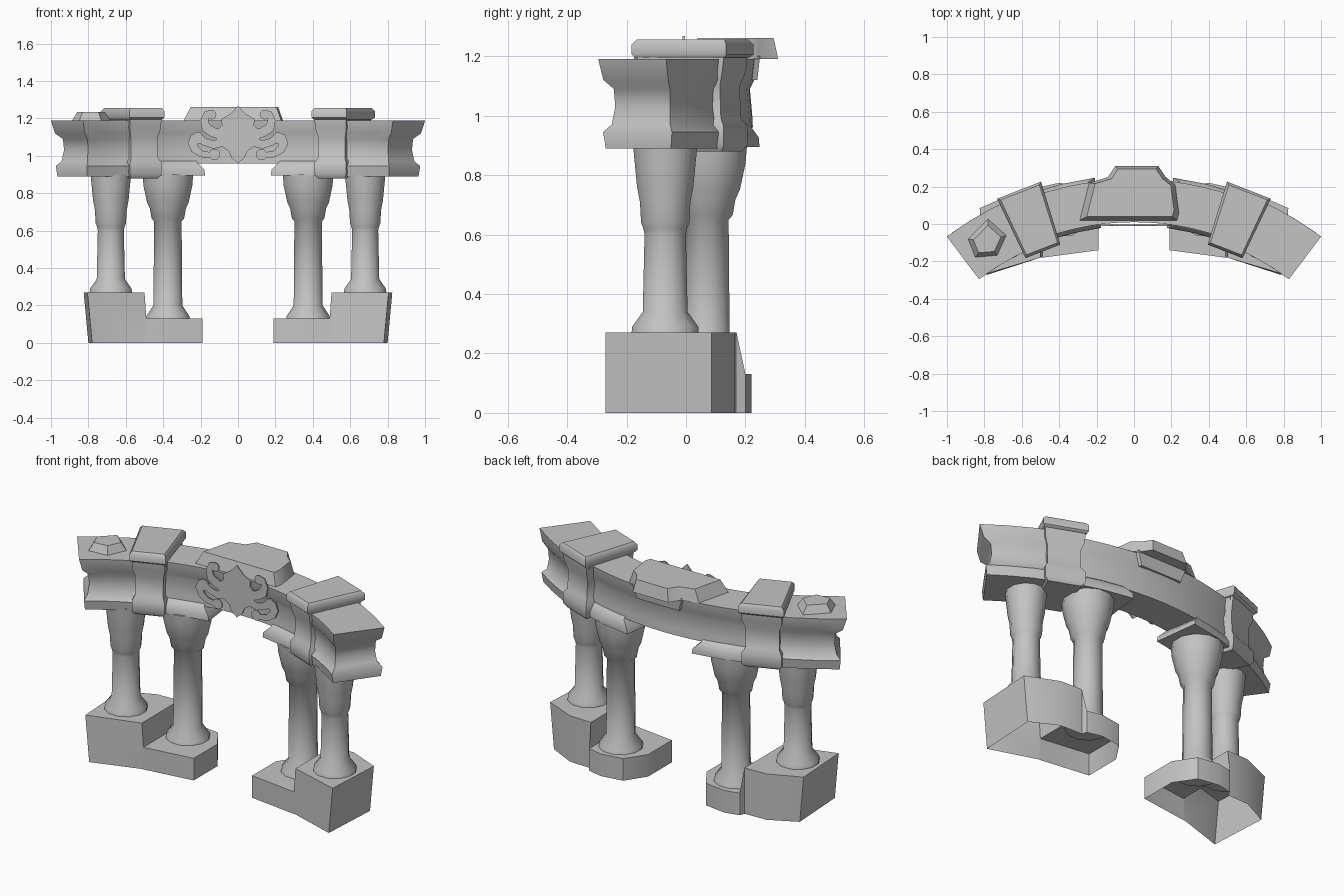
import bpy, bmesh, math
from mathutils import Vector

cube = bpy.data.objects.get("Cube")
if cube:
    bpy.data.objects.remove(cube, do_unlink=True)

stone = bpy.data.materials.new("grey_stone")
stone.use_nodes = True
GREY = (0.55, 0.55, 0.55, 1)
stone.diffuse_color = GREY
stone.node_tree.nodes["Principled BSDF"].inputs["Base Color"].default_value = GREY

R = 1.52            # plan radius of the curved colonnade
CY = 0.125 - R      # centre of that curve


def finish(name, bm, mirror=True, angle=45):
    bmesh.ops.recalc_face_normals(bm, faces=bm.faces)
    me = bpy.data.meshes.new(name)
    bm.to_mesh(me)
    bm.free()
    me.materials.append(stone)
    me.shade_smooth()
    me.set_sharp_from_angle(angle=math.radians(angle))
    ob = bpy.data.objects.new(name, me)
    bpy.context.collection.objects.link(ob)
    if mirror:
        ob.modifiers.new("Mirror", 'MIRROR').use_mirror_merge = False
    return ob


def loft(bm, loops, caps=True):
    """Skin a stack of equal outlines; returns the rings of vertices."""
    rings = [[bm.verts.new(p) for p in loop] for loop in loops]
    n = len(rings[0])
    for a, b in zip(rings, rings[1:]):
        for i in range(n):
            j = (i + 1) % n
            bm.faces.new((a[i], a[j], b[j], b[i]))
    if caps:
        bm.faces.new(rings[0][::-1])
        bm.faces.new(rings[-1])
    return rings


def strip(name, a0, a1, levels, n, mirror=True):
    """Moulded block along the plan curve; levels are (z, half depth, end overhang)."""
    loops = []
    for z, half, over in levels:
        s, e = math.radians(a0) - over / R, math.radians(a1) + over / R
        angs = [s + (e - s) * i / n for i in range(n + 1)]
        front = [((R - half) * math.sin(a), CY + (R - half) * math.cos(a), z) for a in angs]
        back = [((R + half) * math.sin(a), CY + (R + half) * math.cos(a), z) for a in angs]
        loops.append(front + back[::-1])
    bm = bmesh.new()
    loft(bm, loops)
    return finish(name, bm, mirror)


def prism(name, outline, z0, z1, top):
    c = sum((Vector(p) for p in outline), Vector((0, 0))) / len(outline)
    upper = [c + (Vector(p) - c) * top for p in outline]
    bm = bmesh.new()
    loft(bm, [[(x, y, z0) for x, y in outline], [(p.x, p.y, z1) for p in upper]])
    return finish(name, bm, False)


def column(name, x, y, profile, sides=12):
    bm = bmesh.new()
    ring = [2 * math.pi * (i + 0.5) / sides for i in range(sides)]
    loft(bm, [[(x + r * math.cos(a), y + r * math.sin(a), z) for a in ring]
              for z, r in profile])
    return finish(name, bm)


# Stepped plinth, hollow and open below: a high outer and a low inner part
high = [(0.5, -0.18), (0.78, -0.27), (0.8, 0.085), (0.64, 0.165), (0.5, 0.17)]
low = [(0.49, 0.2), (0.4, 0.22), (0.27, 0.2), (0.19, 0.08), (0.19, -0.14), (0.49, -0.18)]
bm = bmesh.new()
top = [(x + (0.025 if x > 0.7 else 0), y, 0.27) for x, y in high] + [(x, y, 0.13) for x, y in low]
ring = loft(bm, [[(x, y, 0) for x, y in high + low], top], caps=False)[1]
k = len(high)
bm.faces.new(ring[:k])
bm.faces.new(ring[k:])
bm.faces.new((ring[k - 1], ring[k], ring[-1], ring[0]))
finish("plinth", bm)

# Columns with flared feet and capitals
column("outer_column", 0.68, -0.07, [(0.26, 0.118), (0.29, 0.115), (0.34, 0.078), (0.6, 0.072),
                                     (0.62, 0.076), (0.64, 0.084), (0.71, 0.088), (0.76, 0.098),
                                     (0.84, 0.106), (0.9, 0.112)])
column("inner_column", 0.375, 0.07, [(0.12, 0.122), (0.145, 0.118), (0.2, 0.08), (0.65, 0.076),
                                     (0.665, 0.09), (0.72, 0.1), (0.75, 0.115), (0.84, 0.135), (0.9, 0.14)])

# Curved entablature: central span, outer ends, slabs over the inner columns
strip("central_beam", -23, 23, [(0.96, 0.1, 0), (1.0, 0.098, 0), (1.09, 0.09, 0),
                                (1.12, 0.105, 0), (1.19, 0.115, 0)], 14, False)
strip("outer_beam", 19, 35.3, [(0.89, 0.135, 0.01), (0.945, 0.143, 0.015), (0.97, 0.12, -0.005),
                               (1.03, 0.112, -0.015), (1.09, 0.115, -0.01), (1.12, 0.135, 0.025),
                               (1.19, 0.143, 0.045)], 4)
strip("capital_slab", 8.4, 19, [(0.895, 0.135, 0.03), (0.925, 0.135, 0.025),
                                (0.96, 0.115, -0.01), (0.98, 0.09, -0.02)], 2)

# Pier blocks that break forward above the columns, with bevelled caps
strip("pier_block", 21.3, 21.3, [(0.88, 0.145, 0.085), (0.9, 0.16, 0.1), (0.965, 0.16, 0.1),
                                 (0.99, 0.142, 0.085), (1.1, 0.138, 0.085), (1.15, 0.155, 0.1),
                                 (1.2, 0.16, 0.1)], 1)
strip("pier_cap", 21.3, 21.3, [(1.195, 0.165, 0.105), (1.205, 0.176, 0.113), (1.24, 0.176, 0.113),
                               (1.257, 0.162, 0.1)], 1)

# Broad cap over the middle and its bracket at the back
prism("centre_cap", [(-0.29, 0.02), (0.23, 0.02), (0.24, 0.06), (0.22, 0.21), (0.17, 0.25),
                     (0.13, 0.31), (-0.1, 0.31), (-0.14, 0.25), (-0.24, 0.22)], 1.19, 1.262, 0.88)
prism("centre_bracket", [(-0.14, 0.15), (0.17, 0.15), (0.15, 0.24), (-0.12, 0.24)], 1.12, 1.2, 1.2)

# Broken lump on the right end
prism("broken_lump", [(-0.89, -0.08), (-0.85, -0.18), (-0.73, -0.17), (-0.68, -0.06), (-0.78, 0.03)],
      1.185, 1.235, 0.7)

# Flat scroll ornament: pointed centre plus mirrored ribbons
FRONT, BACK = -0.012, -0.004


def plate(name, outline, mirror=True):
    bm = bmesh.new()
    loft(bm, [[(x, y, z) for x, z in outline] for y in (FRONT, BACK)])
    return finish(name, bm, mirror)


def ribbon(name, path):
    """Flat tapered band; path entries are (x, z, half width)."""
    pts = [Vector(p[:2]) for p in path]
    left, right = [], []
    for i, p in enumerate(pts):
        d = (pts[min(i + 1, len(pts) - 1)] - pts[max(i - 1, 0)]).normalized()
        side = Vector((-d.y, d.x)) * path[i][2]
        left.append(p + side)
        right.append(p - side)
    plate(name, left + right[::-1])


def disc(name, x, z, r, n=12):
    plate(name, [(x + r * math.cos(2 * math.pi * i / n), z + r * math.sin(2 * math.pi * i / n))
                 for i in range(n)])


half = [(0.0, 1.268), (0.04, 1.225), (0.09, 1.195), (0.085, 1.165), (0.13, 1.12),
        (0.1, 1.06), (0.05, 1.025), (0.035, 0.99), (0.0, 0.962)]
plate("ornament_centre", half + [(-x, z) for x, z in half[-2:0:-1]], False)
ribbon("upper_scroll", [(0.08, 1.11, 0.025), (0.13, 1.125, 0.026), (0.17, 1.15, 0.026),
                        (0.18, 1.19, 0.021), (0.168, 1.225, 0.016), (0.145, 1.235, 0.012)])
disc("upper_scroll_tip", 0.142, 1.22, 0.026)
ribbon("lower_scroll", [(0.08, 1.075, 0.025), (0.13, 1.06, 0.022), (0.18, 1.075, 0.02),
                        (0.21, 1.1, 0.02), (0.235, 1.1, 0.022), (0.245, 1.07, 0.024),
                        (0.23, 1.035, 0.022), (0.195, 1.01, 0.018), (0.14, 1.003, 0.015)])
disc("lower_scroll_tip", 0.125, 1.007, 0.03)
disc("outer_scroll_tip", 0.215, 1.095, 0.032)
